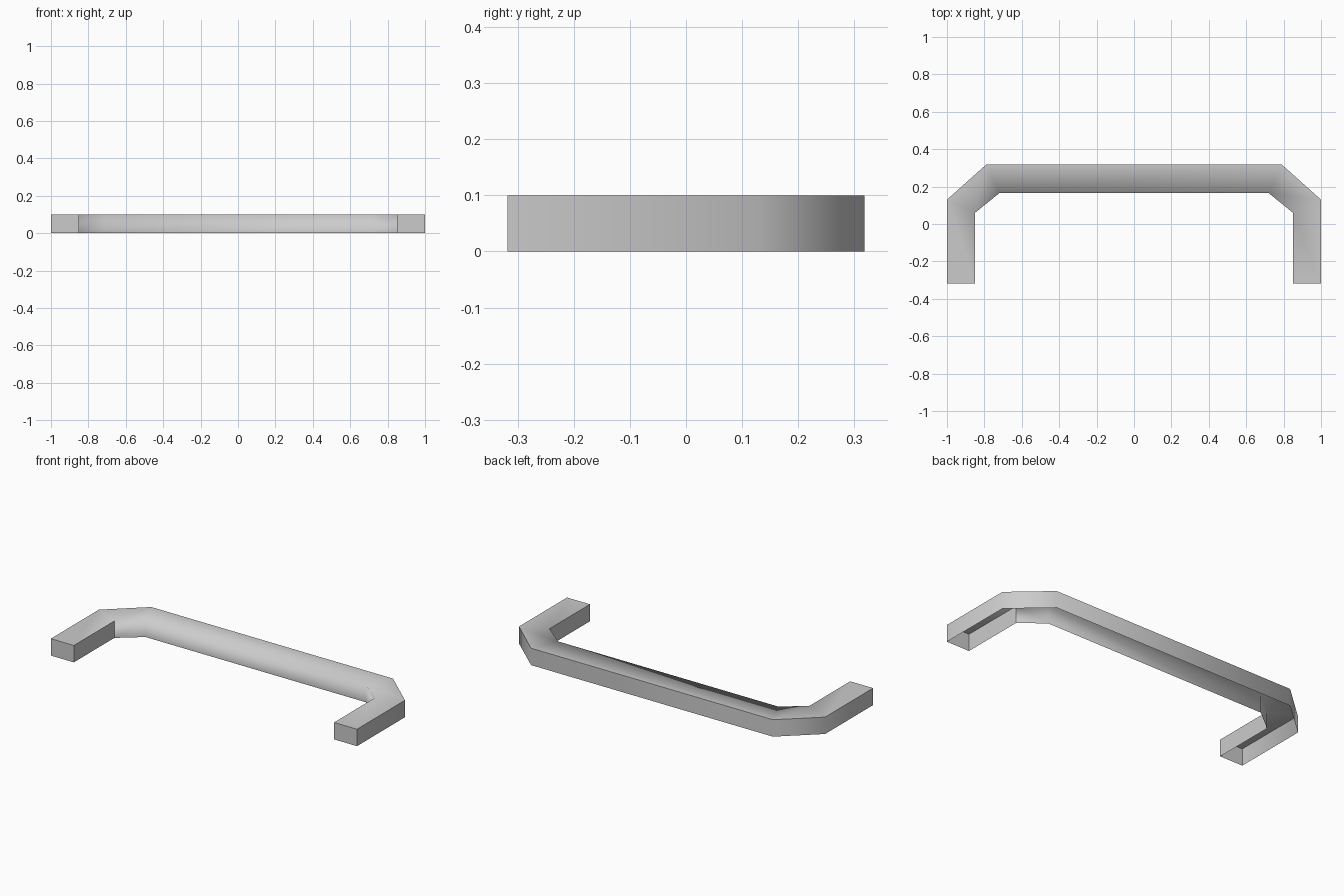
import bpy, bmesh

# Remove the default cube only
cube = bpy.data.objects.get("Cube")
if cube:
    bpy.data.objects.remove(cube, do_unlink=True)

HEIGHT = 0.1

grey = bpy.data.materials.new("satin_grey")
grey.use_nodes = True
colour = (0.6, 0.6, 0.6, 1)
grey.diffuse_color = colour
grey.node_tree.nodes["Principled BSDF"].inputs["Base Color"].default_value = colour


def mirrored(half):
    """Extend a right-hand plan path across the centre line."""
    return half + [(-x, y) for x, y in reversed(half)]


# Plan outlines of the handle, from one foot round to the other
outer_path = mirrored([(1, -0.318), (1, 0.13), (0.79, 0.318)])
inner_path = mirrored([(0.85, -0.318), (0.85, 0.06), (0.72, 0.165)])

bm = bmesh.new()


def ring(path, z):
    return [bm.verts.new((x, y, z)) for x, y in path]


def strip(a, b):
    """Bridge two vertex rows with quads."""
    return [bm.faces.new((a[i], a[i + 1], b[i + 1], b[i])) for i in range(len(a) - 1)]


outer_top, outer_low = ring(outer_path, HEIGHT), ring(outer_path, 0)
inner_top, inner_low = ring(inner_path, HEIGHT), ring(inner_path, 0)

# Top, outer wall and inner wall; the underside stays open
top = strip(outer_top, inner_top)
outer_wall = strip(outer_low, outer_top)
inner_wall = strip(inner_top, inner_low)

# Flat end caps on the two feet
caps = [bm.faces.new((outer_low[0], outer_top[0], inner_top[0], inner_low[0])),
        bm.faces.new((outer_top[-1], outer_low[-1], inner_low[-1], inner_top[-1]))]

bm.normal_update()
for face in bm.faces:
    face.smooth = True

# Point every panel outwards
if top[2].normal.z < 0:
    bmesh.ops.reverse_faces(bm, faces=top)
if outer_wall[2].normal.y < 0:
    bmesh.ops.reverse_faces(bm, faces=outer_wall)
if inner_wall[2].normal.y > 0:
    bmesh.ops.reverse_faces(bm, faces=inner_wall)
for cap in caps:
    cap.normal_update()
    if cap.normal.y > 0:
        bmesh.ops.reverse_faces(bm, faces=[cap])

# Crisp edges round the outer rim, the caps and the legs' inner walls;
# the grip's inner side blends softly into the top
crisp_faces = set(caps) | {inner_wall[0], inner_wall[-1]}
outer_rim = set(outer_top)
for edge in bm.edges:
    on_rim = all(v in outer_rim for v in edge.verts)
    if on_rim or crisp_faces & set(edge.link_faces):
        edge.smooth = False

mesh = bpy.data.meshes.new("handle")
bm.to_mesh(mesh)
bm.free()
mesh.materials.append(grey)
handle = bpy.data.objects.new("handle", mesh)
bpy.context.collection.objects.link(handle)
